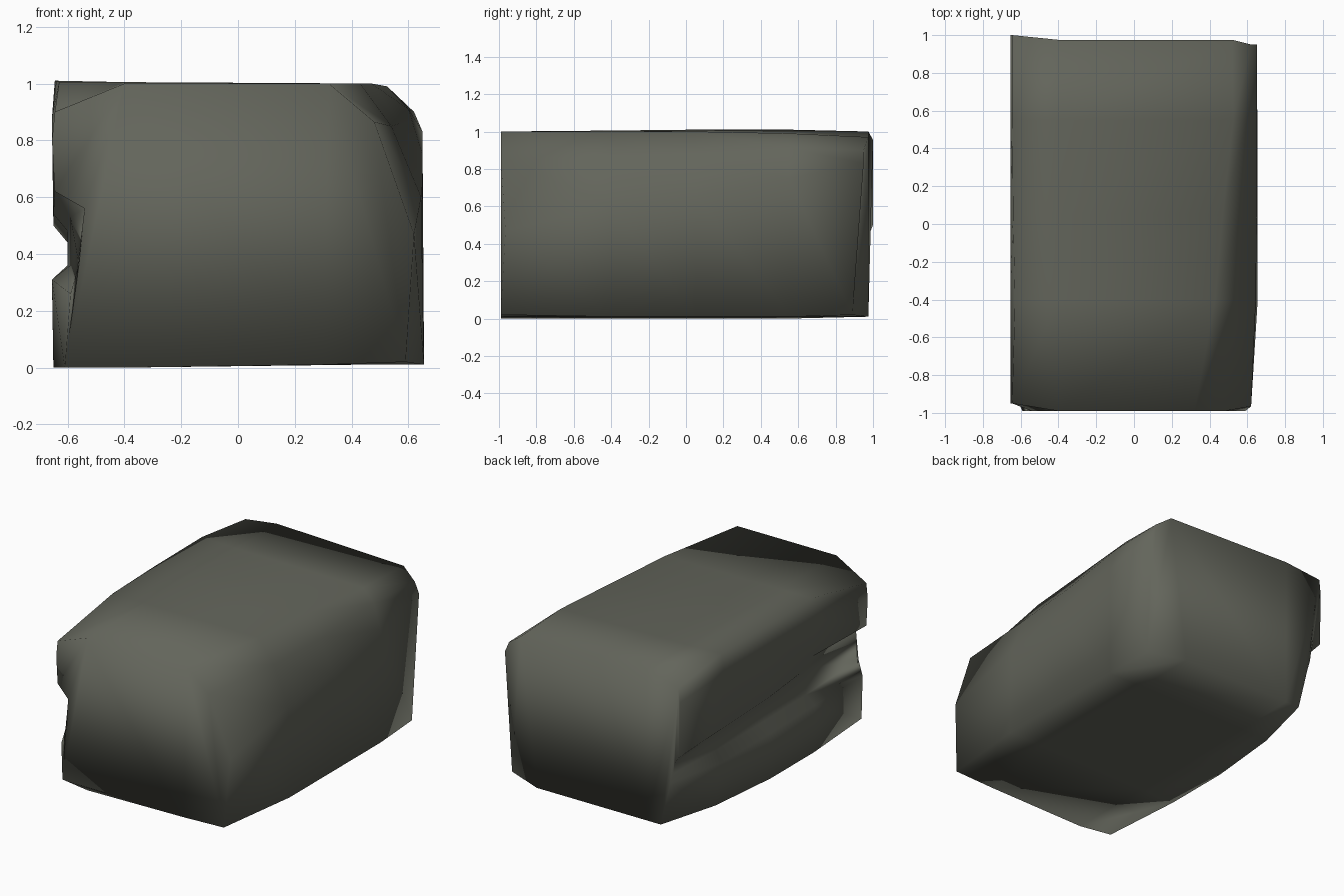
import bpy, bmesh

if "Cube" in bpy.data.objects:
    bpy.data.objects.remove(bpy.data.objects["Cube"])

# Cross-sections (x, z) going round from bottom left, up the grooved left side, over the top
front = [(-.61, 0), (-.59, .26), (-.56, .36), (-.54, .56), (-.645, .62), (-.655, .80), (-.645, .90),
         (-.40, 1.0), (.32, 1.0), (.48, .865), (.62, .47), (.59, .02), (.30, .01), (-.40, 0)]
near = [(-.65, 0), (-.655, .31), (-.59, .36), (-.59, .53), (-.645, .63), (-.655, .88), (-.63, 1.005),
        (-.40, 1.005), (.43, 1.0), (.54, .85), (.645, .60), (.655, .01), (.40, .01), (-.40, 0)]
middle = [(-.65, 0), (-.655, .30), (-.60, .36), (-.60, .48), (-.65, .54), (-.655, .88), (-.64, 1.01),
          (-.40, 1.005), (.47, 1.0), (.57, .86), (.65, .65), (.655, .01), (.40, .01), (-.40, 0)]
far = [(-.60, 0), (-.64, .29), (-.60, .36), (-.60, .46), (-.65, .52), (-.655, .88), (-.645, 1.01),
       (-.40, 1.0), (.525, .99), (.60, .91), (.65, .75), (.655, .01), (.40, .01), (-.40, .005)]
back = [(-.50, .01), (-.57, .30), (-.59, .37), (-.60, .44), (-.65, .50), (-.655, .86), (-.645, .955),
        (-.40, 1.0), (.52, .97), (.62, .90), (.65, .83), (.64, .02), (.40, .01), (-.40, .01)]


def front_y(x):
    return -.95 if x < -.6 else -.965 if x > .6 else -.99


def back_y(x, z):
    if x < -.6:
        return 1.0 if z > .4 else .965
    if x > .6:
        return .95 if z > .4 else .89
    return .975


# Stone body: loft through the sections, then cap the ends
bm = bmesh.new()
rings = [[bm.verts.new((x, front_y(x), z)) for x, z in front]]
for y, section in ((-.40, near), (.05, middle), (.55, far)):
    rings.append([bm.verts.new((x, y, z)) for x, z in section])
rings.append([bm.verts.new((x, back_y(x, z), z)) for x, z in back])
n = len(front)
for a, b in zip(rings, rings[1:]):
    for i in range(n):
        j = (i + 1) % n
        bm.faces.new((a[i], a[j], b[j], b[i]))
caps = [bm.faces.new(rings[0]), bm.faces.new(rings[-1])]
bmesh.ops.triangulate(bm, faces=caps)
bmesh.ops.recalc_face_normals(bm, faces=bm.faces[:])
for f in bm.faces:
    f.smooth = True

mesh = bpy.data.meshes.new("stone_block")
bm.to_mesh(mesh)
bm.free()
stone = bpy.data.objects.new("stone_block", mesh)
bpy.context.collection.objects.link(stone)

# Grey-green stone colour
mat = bpy.data.materials.new("grey_green_stone")
mat.diffuse_color = (.125, .13, .105, 1)
mat.use_nodes = True
mat.node_tree.nodes["Principled BSDF"].inputs["Base Color"].default_value = mat.diffuse_color
mesh.materials.append(mat)
